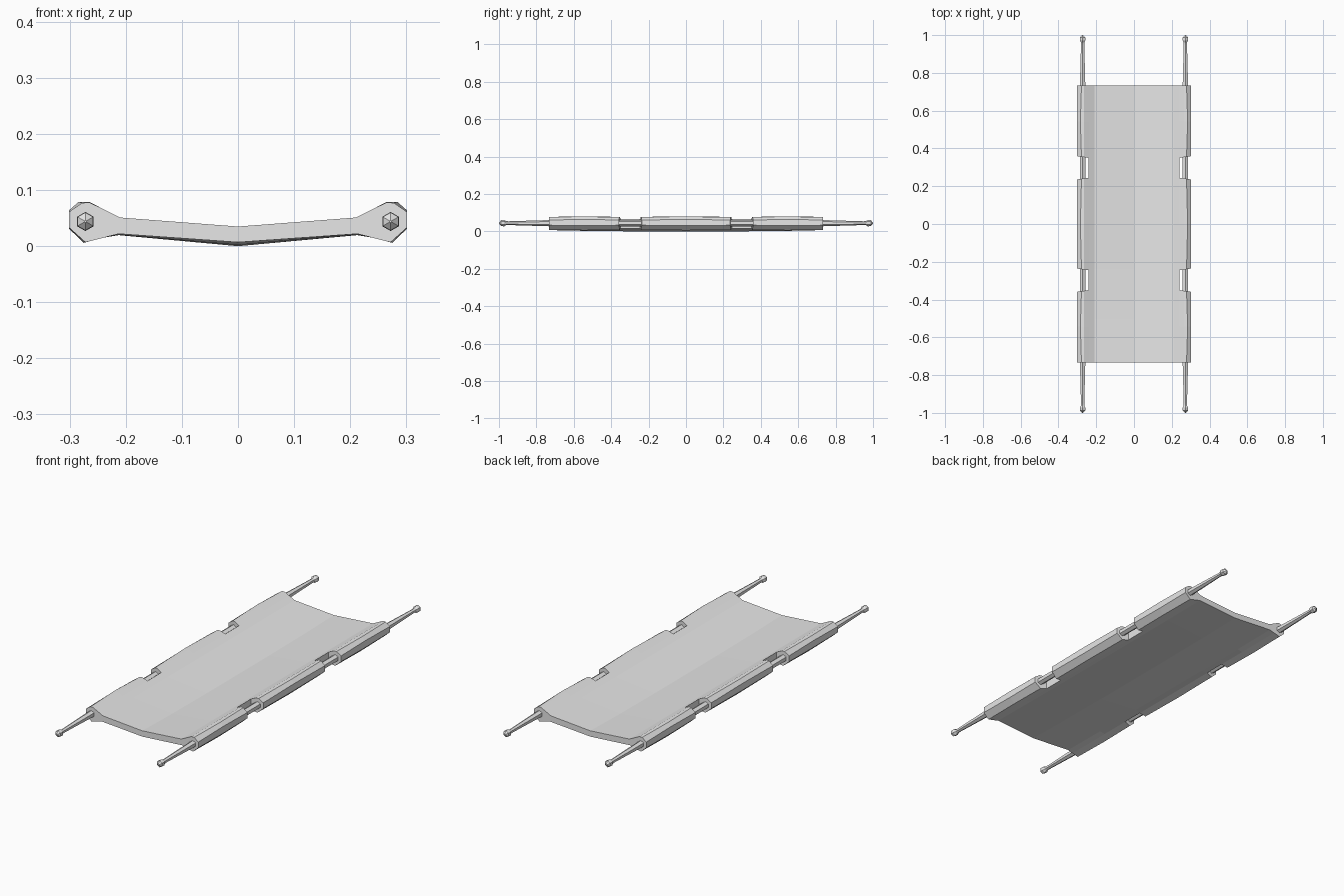
import bpy, bmesh
from math import sin, cos, pi

cube = bpy.data.objects.get("Cube")
if cube:
    bpy.data.objects.remove(cube, do_unlink=True)

grey = bpy.data.materials.new("plain grey")
grey.use_nodes = True
grey.diffuse_color = (0.8, 0.8, 0.8, 1)
grey.node_tree.nodes["Principled BSDF"].inputs["Base Color"].default_value = (0.8, 0.8, 0.8, 1)


def loft(name, rings):
    """Bridge matching rings of points and cap both ends."""
    bm = bmesh.new()
    loops = [[bm.verts.new(p) for p in ring] for ring in rings]
    count = len(loops[0])
    for a, b in zip(loops, loops[1:]):
        for i in range(count):
            j = (i + 1) % count
            bm.faces.new((a[i], a[j], b[j], b[i]))
    bm.faces.new(loops[0])
    bm.faces.new(loops[-1])
    bmesh.ops.recalc_face_normals(bm, faces=bm.faces)
    mesh = bpy.data.meshes.new(name)
    bm.to_mesh(mesh)
    bm.free()
    mesh.materials.append(grey)
    obj = bpy.data.objects.new(name, mesh)
    bpy.context.collection.objects.link(obj)
    return obj


END_Y = 0.733      # half length of the cloth
EDGE_X = 0.24      # where the cloth meets the sleeves

# Sagging cloth bed, a little lower in the middle
def cloth_ring(y, sag):
    top = [(-EDGE_X, 0.066), (-0.21, 0.051), (0, 0.035 - sag), (0.21, 0.051), (EDGE_X, 0.066)]
    bottom = [(EDGE_X, 0.015), (0.213, 0.022 - sag / 3), (0, 0.007 - sag),
              (-0.213, 0.022 - sag / 3), (-EDGE_X, 0.015)]
    return [(x, y, z) for x, z in top + bottom]

stations = [(-END_Y, 0), (-0.5, 0.005), (-0.24, 0.007), (0.24, 0.007), (0.5, 0.005), (END_Y, 0)]
loft("cloth_bed", [cloth_ring(y, sag) for y, sag in stations])

# Sleeves around the poles: three per side, with notches between them
end_profile = [(EDGE_X, 0.066), (0.265, 0.078), (0.278, 0.077), (0.301, 0.061),
               (0.301, 0.033), (0.272, 0.007), (EDGE_X, 0.015)]
full_profile = [(EDGE_X, 0.066), (0.265, 0.079), (0.284, 0.079), (0.301, 0.064),
                (0.301, 0.031), (0.275, 0.006), (EDGE_X, 0.015)]

def sleeve_ring(profile, side, inner_y, outer_y):
    ring = []
    for x, z in profile:
        t = (x - EDGE_X) / (0.301 - EDGE_X)
        ring.append((side * x, inner_y + (outer_y - inner_y) * t, z))
    return ring

# each end is (y at the cloth, y at the outer edge)
sleeves = {"front": ((-END_Y, -END_Y), (-0.35, -0.359)),
           "middle": ((-0.245, -0.236), (0.245, 0.236)),
           "back": ((0.35, 0.359), (END_Y, END_Y))}

# Hexagonal carrying poles: tapered handles with pointed knobs
half_pole = [(0, 0.017), (0.72, 0.017), (0.95, 0.010), (0.962, 0.011),
             (0.972, 0.017), (0.988, 0.016), (1.0, 0.002)]
pole_stations = [(-y, r) for y, r in reversed(half_pole[1:])] + half_pole

for side, label in ((1, "left"), (-1, "right")):
    for place, (start, stop) in sleeves.items():
        mid = (start[0] + stop[0]) / 2
        loft(f"{label}_{place}_sleeve", [
            sleeve_ring(end_profile, side, *start),
            sleeve_ring(full_profile, side, mid, mid),
            sleeve_ring(end_profile, side, *stop)])
    loft(f"{label}_pole", [
        [(side * 0.272 + r * sin(k * pi / 3), y, 0.044 + r * cos(k * pi / 3)) for k in range(6)]
        for y, r in pole_stations])
